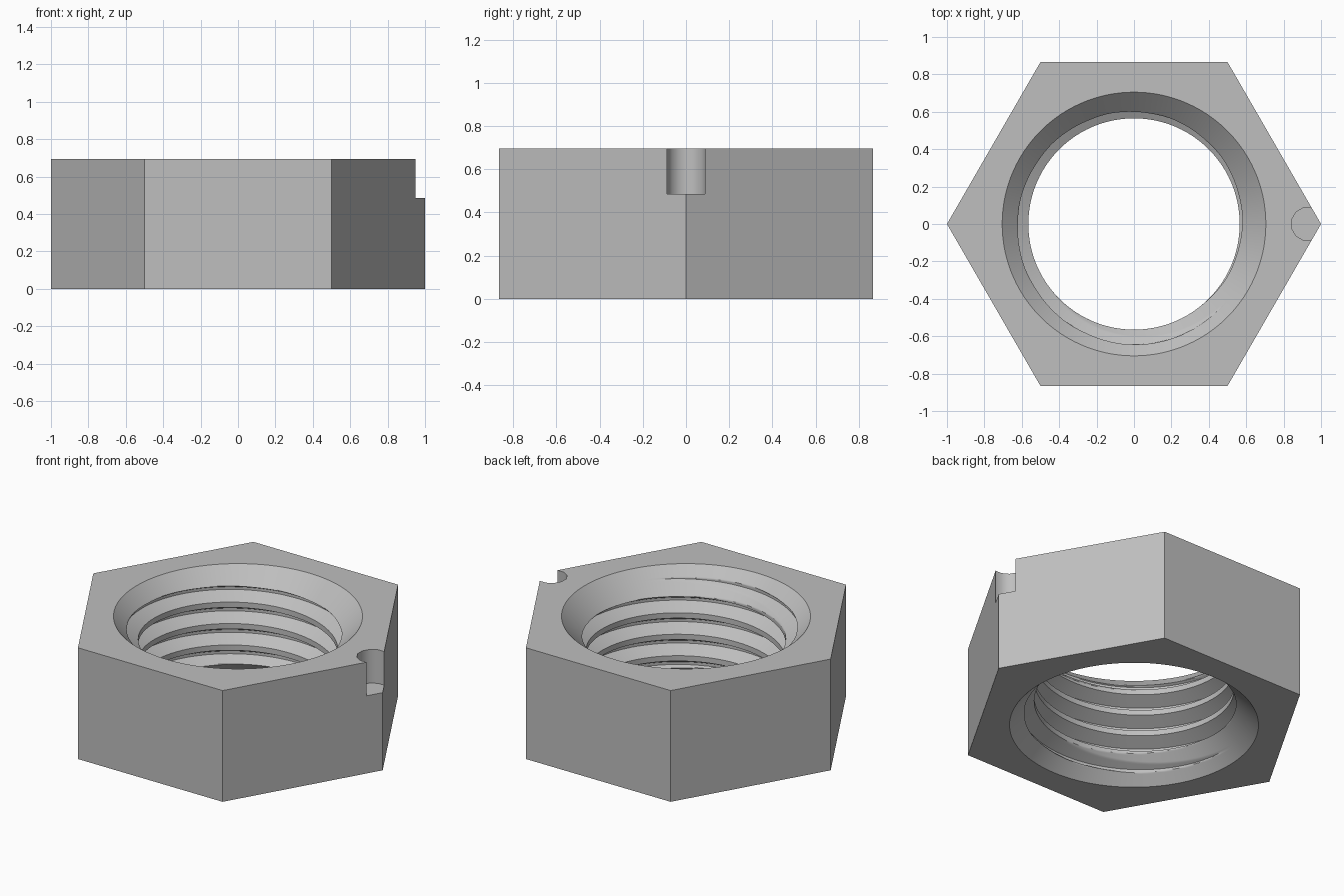
import bpy, bmesh
from math import cos, sin, tau, radians

cube = bpy.data.objects.get("Cube")
if cube:
    bpy.data.objects.remove(cube)

HEIGHT = 0.695
PITCH = 0.134
MINOR, MAJOR, MOUTH = 0.565, 0.645, 0.705   # bore radii
PHASE = 0.523                               # height of a groove centre at +x
MARGIN = 0.05
STEPS, SEGMENTS = 32, 120

steel = bpy.data.materials.new("grey_steel")
steel.use_nodes = True
grey = (0.52, 0.52, 0.52, 1)
steel.diffuse_color = grey
steel.node_tree.nodes["Principled BSDF"].inputs["Base Color"].default_value = grey


def make_object(name, bm):
    bmesh.ops.recalc_face_normals(bm, faces=bm.faces)
    mesh = bpy.data.meshes.new(name)
    bm.to_mesh(mesh)
    bm.free()
    mesh.materials.append(steel)
    obj = bpy.data.objects.new(name, mesh)
    bpy.context.collection.objects.link(obj)
    return obj


def prism(name, sides, radius, x, low, high, turn=0.0):
    bm = bmesh.new()
    ring = [bm.verts.new((x + radius * cos(turn + tau * i / sides),
                          radius * sin(turn + tau * i / sides), low)) for i in range(sides)]
    base = bm.faces.new(ring)
    top = bmesh.ops.extrude_face_region(bm, geom=[base])["geom"]
    bmesh.ops.translate(bm, vec=(0, 0, high - low),
                        verts=[v for v in top if isinstance(v, bmesh.types.BMVert)])
    return make_object(name, bm)


def thread_radius(u):
    # Flat root, straight flank, flat crest over one pitch
    d = abs((u + 0.5) % 1 - 0.5)
    t = min(max((d - 1 / 16) / (5 / 16), 0), 1)
    return MAJOR + (MINOR - MAJOR) * t


def threaded_bore():
    # Helical rows, opened out by a cone at each mouth
    bm = bmesh.new()
    rows = range(-7 * STEPS, 5 * STEPS)
    columns = []
    for j in range(SEGMENTS + 1):
        a = tau * j / SEGMENTS
        column = []
        for k in rows:
            z = PHASE + PITCH * (k / STEPS + j / SEGMENTS)
            z = min(max(z, -MARGIN), HEIGHT + MARGIN)
            cone = MOUTH - min(z, HEIGHT - z)
            r = max(thread_radius(k / STEPS), cone)
            if z in (-MARGIN, HEIGHT + MARGIN):
                r = MOUTH + MARGIN
            column.append(bm.verts.new((r * cos(a), r * sin(a), z)))
        columns.append(column)
    for a, b in zip(columns, columns[1:]):
        for k in range(len(rows) - 1):
            bm.faces.new((a[k], b[k], b[k + 1], a[k + 1]))
    bmesh.ops.remove_doubles(bm, verts=bm.verts, dist=0.00002)
    bmesh.ops.holes_fill(bm, edges=[e for e in bm.edges if e.is_boundary])
    return make_object("bore_cutter", bm)


def cut(target, cutter):
    mod = target.modifiers.new("cut", "BOOLEAN")
    mod.operation = "DIFFERENCE"
    mod.solver = "EXACT"
    mod.object = cutter
    bpy.context.view_layer.objects.active = target
    bpy.ops.object.modifier_apply(modifier=mod.name)
    bpy.data.objects.remove(cutter)


# Hexagonal body with a threaded bore and a round notch in the +x corner
nut = prism("hex_nut", 6, 1.0, 0, 0, HEIGHT)
cut(nut, threaded_bore())
cut(nut, prism("notch_cutter", 12, 0.09, 0.93, 0.485, HEIGHT + MARGIN, tau / 24))

bpy.ops.object.select_all(action="DESELECT")
nut.select_set(True)
bpy.context.view_layer.objects.active = nut
bpy.ops.object.shade_smooth_by_angle(angle=radians(31))
